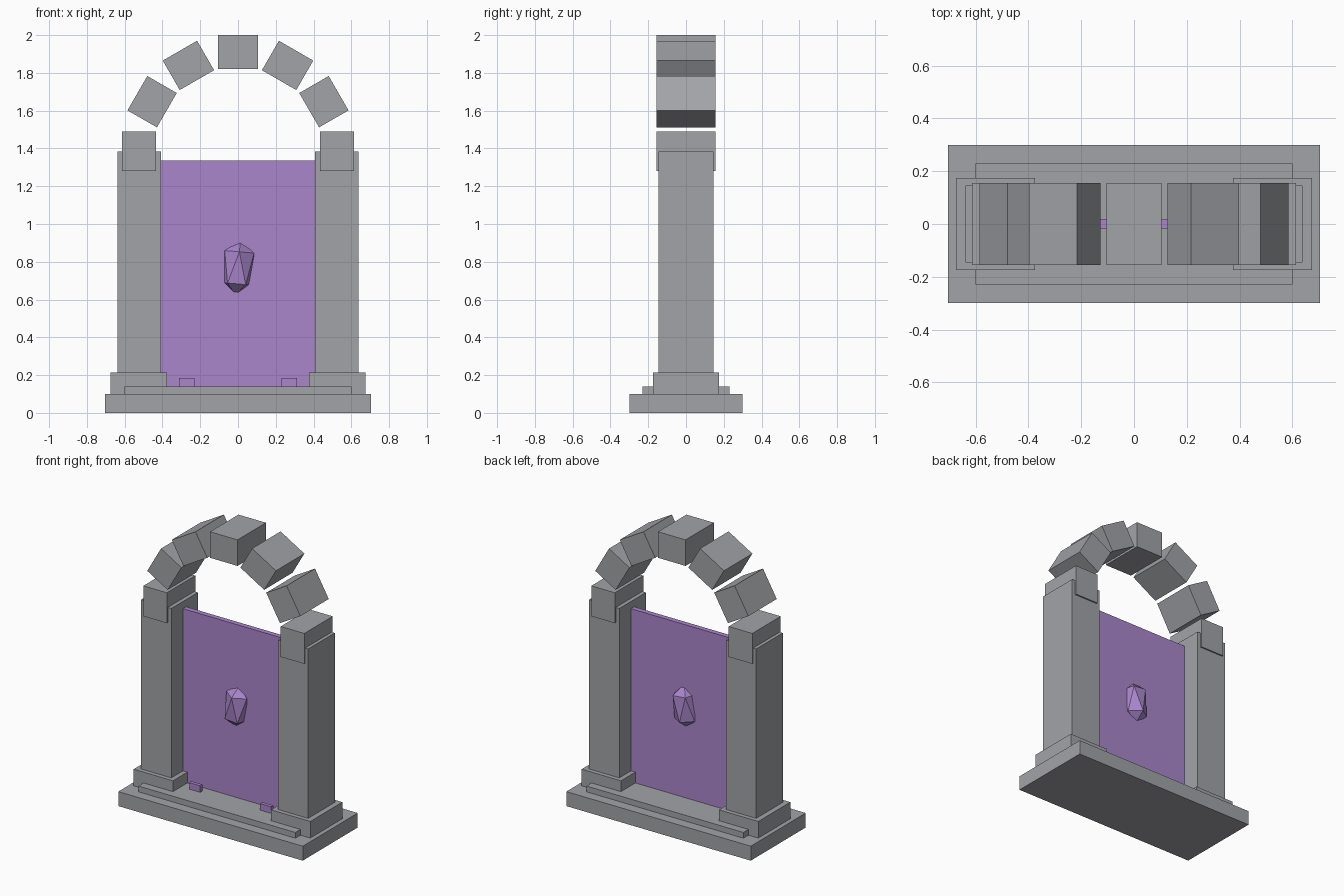
import bpy, bmesh
from math import sin, cos, radians, pi
from mathutils import Matrix

if "Cube" in bpy.data.objects:
    bpy.data.objects.remove(bpy.data.objects["Cube"], do_unlink=True)


def material(name, color):
    mat = bpy.data.materials.new(name)
    mat.use_nodes = True
    mat.diffuse_color = color
    mat.node_tree.nodes["Principled BSDF"].inputs["Base Color"].default_value = color
    return mat


stone = material("grey stone", (0.36, 0.37, 0.39, 1))
violet = material("violet glow", (0.40, 0.24, 0.60, 1))


def add_object(name, bm, mat):
    mesh = bpy.data.meshes.new(name)
    bm.to_mesh(mesh)
    bm.free()
    mesh.materials.append(mat)
    obj = bpy.data.objects.new(name, mesh)
    bpy.context.collection.objects.link(obj)
    return obj


def box(name, center, size, mat, tilt=0):
    bm = bmesh.new()
    bmesh.ops.create_cube(bm, size=1, matrix=Matrix.Diagonal((*size, 1)))
    obj = add_object(name, bm, mat)
    obj.location = center
    obj.rotation_euler.y = tilt
    return obj


# Stepped base
box("base_slab", (0, 0, 0.05), (1.41, 0.60, 0.10), stone)
box("base_step", (0, 0, 0.12), (1.20, 0.46, 0.04), stone)

# Pillars on plinths, with small feet in front of the portal
for side, s in (("left", 1), ("right", -1)):
    box(side + "_plinth", (s * 0.525, 0, 0.1575), (0.30, 0.35, 0.115), stone)
    box(side + "_pillar", (s * 0.523, 0, 0.80), (0.23, 0.29, 1.17), stone)
    box(side + "_portal_foot", (s * 0.271, -0.073, 0.1625), (0.083, 0.025, 0.045), violet)

# Ring of arch stones, from one pillar top to the other
radius, spring = 0.525, 1.385
for i in range(7):
    a = radians(-90 + 30 * i)
    box(f"arch_stone_{i + 1}", (radius * sin(a), 0, spring + radius * cos(a)),
        (0.21, 0.31, 0.18), stone, a)

# Portal sheet
box("portal", (0, 0, 0.7375), (0.82, 0.035, 1.195), violet)

# Crystal: two staggered rings of five points closed by tips
bm = bmesh.new()
for z, turn in ((0.085, 0), (-0.085, pi / 5)):
    for k in range(5):
        a = -pi / 2 + turn + k * 2 * pi / 5
        bm.verts.new((0.082 * cos(a), 0.082 * sin(a), z))
for z in (0.145, -0.145):
    bm.verts.new((0, 0, z))
bmesh.ops.convex_hull(bm, input=bm.verts[:])
crystal = add_object("crystal", bm, violet)
crystal.location = (0, 0, 0.768)
crystal.rotation_euler.y = radians(5)
